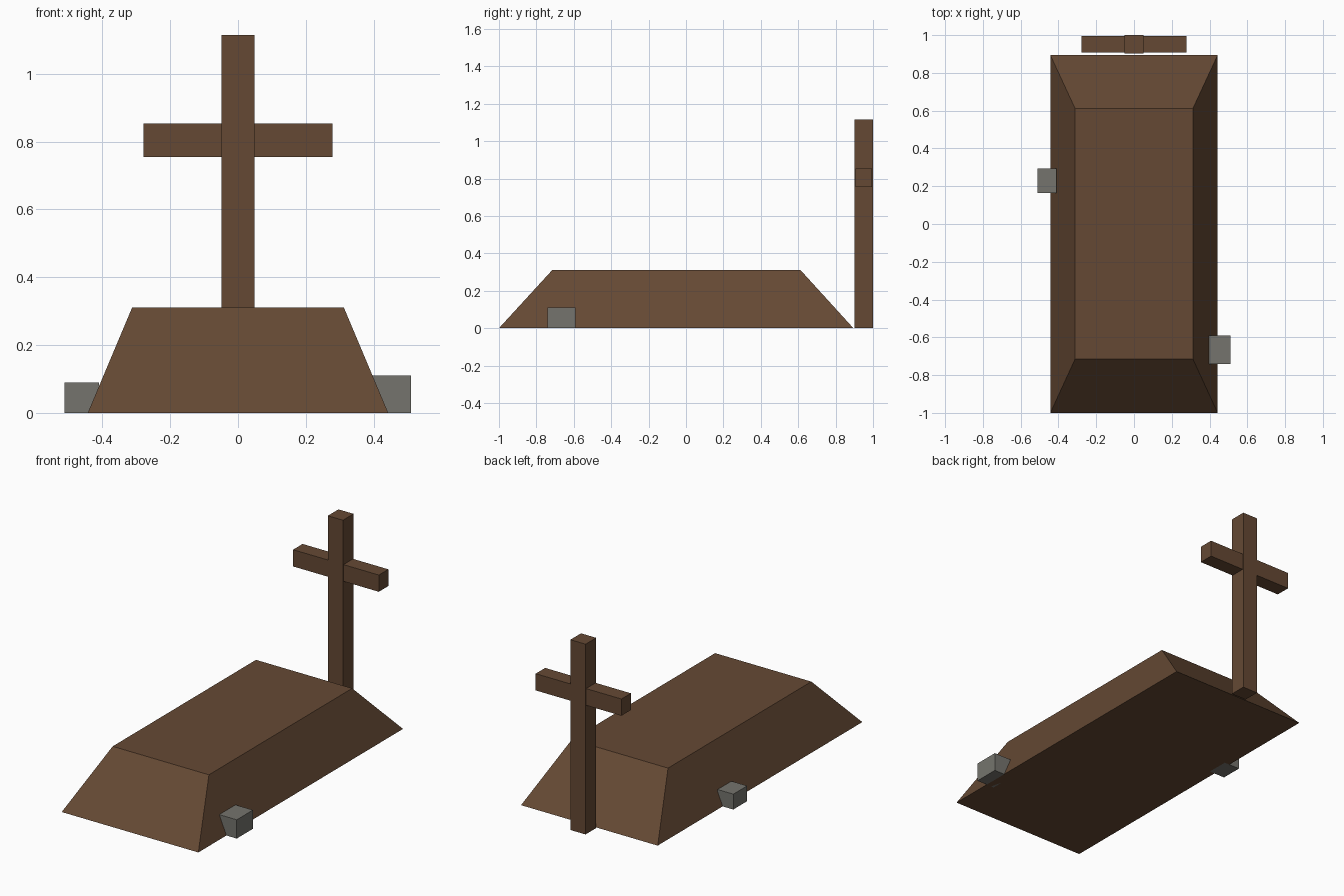
import bpy
import bmesh

cube = bpy.data.objects.get("Cube")
if cube:
    bpy.data.objects.remove(cube, do_unlink=True)


def material(name, rgb):
    mat = bpy.data.materials.new(name)
    mat.use_nodes = True
    color = (*rgb, 1.0)
    mat.diffuse_color = color
    mat.node_tree.nodes["Principled BSDF"].inputs["Base Color"].default_value = color
    return mat


def block(name, low, high, mat, top=None):
    """Box between two corners; top = (x0, x1, y0, y1) reshapes its upper face."""
    bm = bmesh.new()
    bmesh.ops.create_cube(bm, size=1)
    for v in bm.verts:
        upper = v.co.z > 0
        x0, x1, y0, y1 = top if top and upper else (low[0], high[0], low[1], high[1])
        v.co = (x1 if v.co.x > 0 else x0,
                y1 if v.co.y > 0 else y0,
                high[2] if upper else low[2])
    mesh = bpy.data.meshes.new(name)
    bm.to_mesh(mesh)
    bm.free()
    mesh.materials.append(mat)
    obj = bpy.data.objects.new(name, mesh)
    bpy.context.collection.objects.link(obj)
    return obj


brown = material("earth_brown", (0.13, 0.066, 0.034))
grey = material("stone_grey", (0.178, 0.175, 0.155))

# Earth mound with sloped sides
block("mound", (-0.443, -1, 0), (0.443, 0.895, 0.311), brown,
      top=(-0.312, 0.312, -0.715, 0.612))

# Wooden cross behind the mound
block("cross_post", (-0.049, 0.902, 0), (0.049, 1, 1.115), brown)
block("cross_bar", (-0.278, 0.907, 0.755), (0.278, 0.995, 0.853), brown)

# Stones tucked into the sides
block("left_stone", (0.394, -0.74, 0), (0.51, -0.59, 0.11), grey)
block("right_stone", (-0.512, 0.165, 0), (-0.41, 0.293, 0.09), grey)
